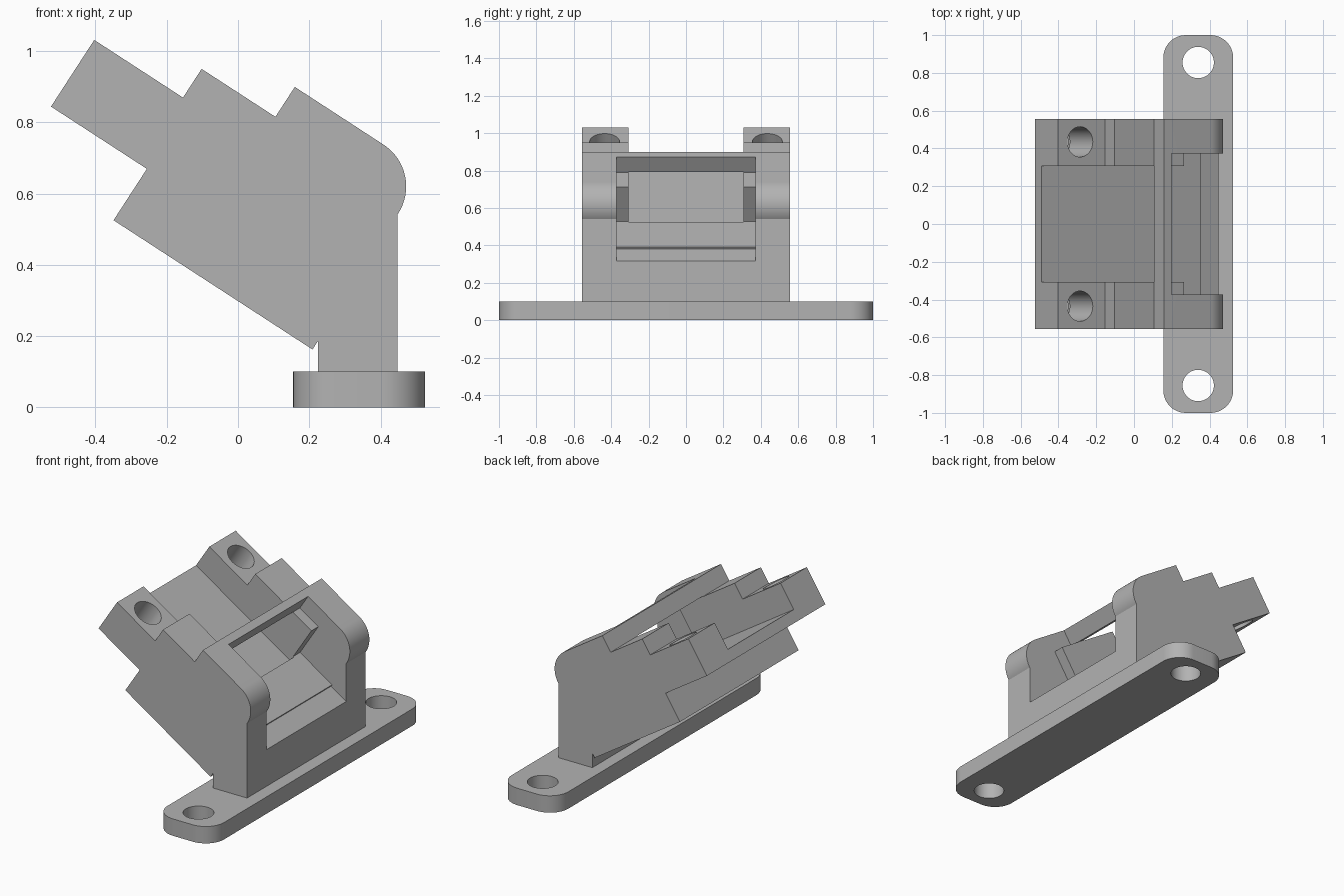
import bpy, bmesh, math
from mathutils import Matrix

cube = bpy.data.objects.get("Cube")
if cube:
    bpy.data.objects.remove(cube, do_unlink=True)

TILT = math.radians(33)
S, C = math.sin(TILT), math.cos(TILT)

grey = bpy.data.materials.new("plain_grey")
grey.use_nodes = True
grey.diffuse_color = (0.45, 0.45, 0.45, 1)
grey.node_tree.nodes["Principled BSDF"].inputs["Base Color"].default_value = grey.diffuse_color


def tilted(t, o):
    """Point at distance t down the slope and o out from it, as (x, z)."""
    return (t * C + o * S, o * C - t * S)


def finish(name, bm):
    bmesh.ops.recalc_face_normals(bm, faces=bm.faces)
    mesh = bpy.data.meshes.new(name)
    bm.to_mesh(mesh)
    bm.free()
    mesh.materials.append(grey)
    obj = bpy.data.objects.new(name, mesh)
    bpy.context.collection.objects.link(obj)
    return obj


def extrude_y(name, points, half):
    """Prism of an (x, z) outline, centred on y = 0."""
    bm = bmesh.new()
    face = bm.faces.new([bm.verts.new((x, -half, z)) for x, z in points])
    new = bmesh.ops.extrude_face_region(bm, geom=[face])["geom"]
    verts = [v for v in new if isinstance(v, bmesh.types.BMVert)]
    bmesh.ops.translate(bm, verts=verts, vec=(0, 2 * half, 0))
    return finish(name, bm)


def cylinder(name, radius, depth, place, angle=0):
    bm = bmesh.new()
    matrix = Matrix.Translation(place) @ Matrix.Rotation(angle, 4, "Y")
    bmesh.ops.create_cone(bm, cap_ends=True, segments=48, radius1=radius,
                          radius2=radius, depth=depth, matrix=matrix)
    return finish(name, bm)


def activate(obj):
    bpy.ops.object.select_all(action="DESELECT")
    obj.select_set(True)
    bpy.context.view_layer.objects.active = obj


def cut(obj, cutter):
    cutter.hide_render = True
    activate(obj)
    mod = obj.modifiers.new("cut", "BOOLEAN")
    mod.operation = "DIFFERENCE"
    mod.solver = "EXACT"
    mod.object = cutter
    bpy.ops.object.modifier_apply(modifier=mod.name)
    bpy.data.objects.remove(cutter, do_unlink=True)


def smooth(obj):
    activate(obj)
    bpy.ops.object.shade_smooth_by_angle(angle=math.radians(25))


# Mounting plate with rounded corners and two screw holes
bm = bmesh.new()
bmesh.ops.create_cube(bm, size=1, matrix=Matrix.Translation((0.34, 0, 0.05))
                      @ Matrix.Diagonal((0.37, 2, 0.1, 1)))
upright = [e for e in bm.edges if abs(e.verts[0].co.z - e.verts[1].co.z) > 0.05]
bmesh.ops.bevel(bm, geom=upright, offset=0.12, segments=12, profile=0.5, affect="EDGES")
plate = finish("mounting_plate", bm)
for side in (-1, 1):
    cut(plate, cylinder("screw_hole", 0.083, 0.4, (0.34, side * 0.855, 0.05)))
smooth(plate)

# Tilted body: stepped top, rounded shoulder, upright foot, stepped underside
outline = [tilted(t, o) for t, o in (
    (-0.9, 0.422), (-0.9, 0.645), (-0.603, 0.645), (-0.603, 0.741),
    (-0.356, 0.741), (-0.356, 0.841))]
radius, cx, cz = 0.14, 0.332, 0.62
start, end, steps = math.pi / 2 - TILT, -math.asin(0.56), 24
for i in range(steps + 1):
    a = start + (end - start) * i / steps
    outline.append((cx + radius * math.cos(a), cz + radius * math.sin(a)))
outline += [(0.448, 0.535), (0.448, 0.1), (0.225, 0.1), (0.225, 0.187)]
outline += [tilted(t, o) for t, o in (
    (0.087, 0.25), (-0.579, 0.25), (-0.579, 0.422))]
body = extrude_y("tilted_body", outline, 0.555)

# Long channel running under the bridge bar
channel = [(-1, 0.486), (-0.16, 0.486), (-0.16, 0.743), (-1, 0.743)]
cut(body, extrude_y("channel_cutter", [tilted(*p) for p in channel], 0.308))

# Open window between the two arms, with a ledge and a small floor step
window = [(-0.309, 1), (-0.309, 0.742), (-0.165, 0.742), (-0.165, 0.522),
          (0.085, 0.522), (0.085, 0.51), (0.5, 0.51), (0.5, 1)]
cut(body, extrude_y("window_cutter", [tilted(*p) for p in window], 0.372))

# Bolt holes through both rails
hx, hz = tilted(-0.759, 0.54)
for side in (-1, 1):
    cut(body, cylinder("bolt_hole", 0.08, 0.5, (hx, side * 0.435, hz), TILT))
smooth(body)
